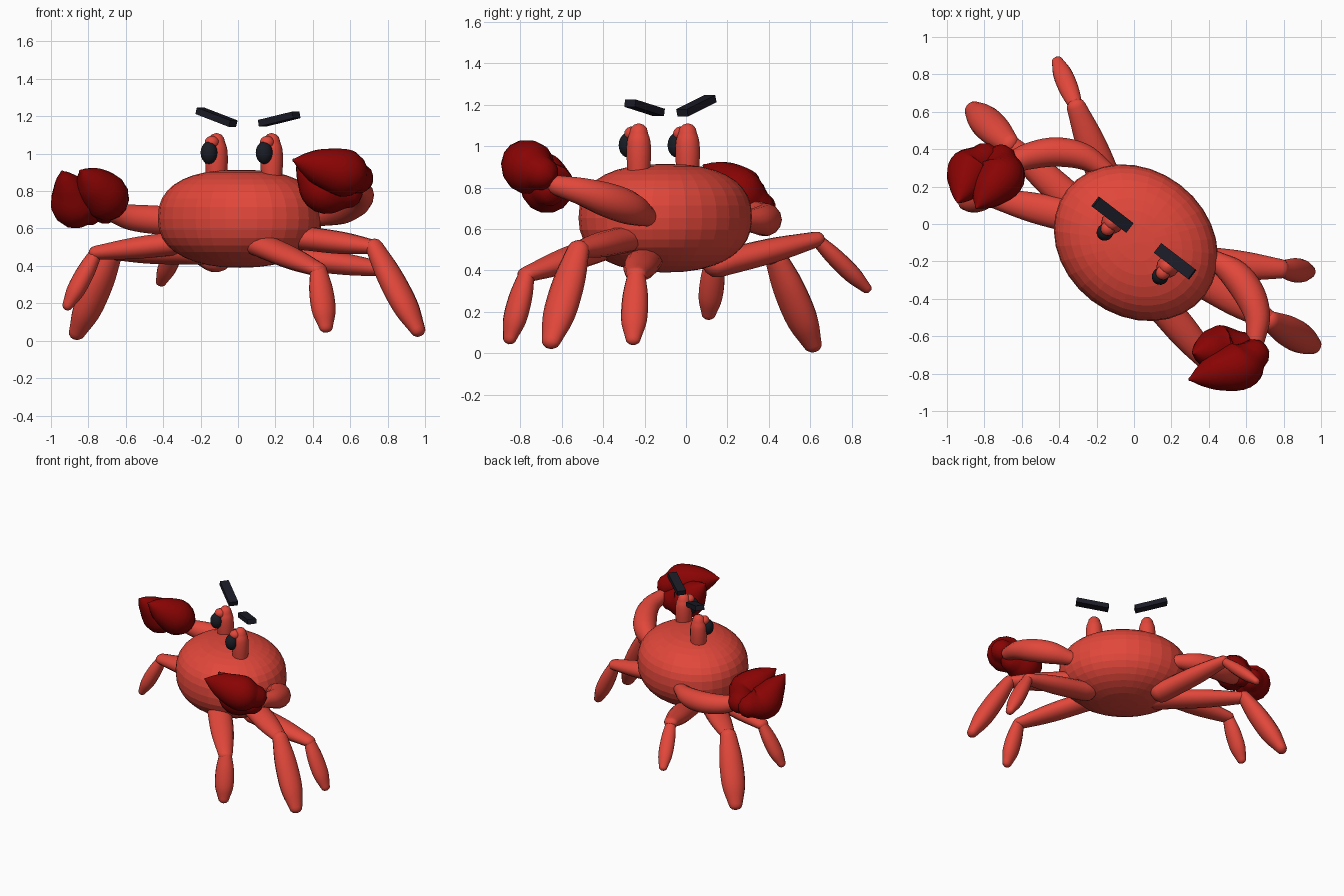
import bpy, bmesh, math
from mathutils import Vector, Matrix

cube = bpy.data.objects.get("Cube")
if cube:
    bpy.data.objects.remove(cube)

TURN = math.radians(-37.5)  # the creature stands turned on its vertical axis


def material(name, rgb):
    m = bpy.data.materials.new(name)
    m.use_nodes = True
    m.diffuse_color = (*rgb, 1)
    m.node_tree.nodes["Principled BSDF"].inputs["Base Color"].default_value = (*rgb, 1)
    return m


SHELL = material("coral shell", (0.76, 0.063, 0.043))
CLAW = material("dark red claw", (0.25, 0.001, 0.001))
EYE = material("black eye", (0.01, 0.012, 0.018))
BROW = material("charcoal brow", (0.011, 0.011, 0.02))


def finish(name, bm, mat, smooth=True):
    bmesh.ops.recalc_face_normals(bm, faces=bm.faces)
    mesh = bpy.data.meshes.new(name)
    bm.to_mesh(mesh)
    bm.free()
    mesh.materials.append(mat)
    if smooth:
        mesh.shade_smooth()
    ob = bpy.data.objects.new(name, mesh)
    bpy.context.collection.objects.link(ob)
    return ob


def ball(name, centre, size, mat, boxy=(1.0, 1.0), segs=16, rings=10, smooth=True):
    """Ellipsoid; powers below one make its upper and lower half boxier from the side."""
    bm = bmesh.new()
    bmesh.ops.create_uvsphere(bm, u_segments=segs, v_segments=rings, radius=1)
    for v in bm.verts:
        power = boxy[0] if v.co.z > 0 else boxy[1]
        h = math.hypot(v.co.x, v.co.y)
        k = h ** power / h if h > 1e-4 else 0
        z = math.copysign(abs(v.co.z) ** power, v.co.z)
        v.co = Vector((v.co.x * k * size[0], v.co.y * k * size[1], z * size[2]))
    ob = finish(name, bm, mat, smooth)
    ob.location = centre
    ob.rotation_euler.z = TURN
    return ob


def limb(name, points, mat, wide=1.0, sides=14, steps=5):
    """Round-ended tube through (x, y, z, radius) points."""
    p = [Vector(q) for q in points]
    p = [2 * p[0] - p[1]] + p + [2 * p[-1] - p[-2]]
    path = []
    for i in range(1, len(p) - 2):
        a, b, c, d = p[i - 1:i + 3]
        for s in range(steps):
            t = s / steps
            path.append(0.5 * (2 * b + (c - a) * t + (2 * a - 5 * b + 4 * c - d) * t * t
                               + (3 * b - a - 3 * c + d) * t ** 3))
    path.append(p[-2])
    spots = [(q.to_3d(), q.w) for q in path]
    start = (spots[0][0] - spots[1][0]).normalized()
    end = (spots[-1][0] - spots[-2][0]).normalized()

    def cap(spot, out):
        c, r = spot
        return [(c + out * r * math.sin(a), r * math.cos(a)) for a in (0.5, 1.0, 1.5)]

    spots = cap(spots[0], start)[::-1] + spots + cap(spots[-1], end)
    bm = bmesh.new()
    loops = []
    for i, (c, r) in enumerate(spots):
        t = (spots[min(i + 1, len(spots) - 1)][0] - spots[max(i - 1, 0)][0]).normalized()
        side = t.cross(Vector((0, 0, 1)))
        side = side.normalized() if side.length > 0.05 else Vector((1, 0, 0))
        up = side.cross(t)
        ring = []
        for k in range(sides):
            a = math.tau * k / sides
            ring.append(bm.verts.new(c + side * (r * wide * math.cos(a)) + up * (r * math.sin(a))))
        loops.append(ring)
    for a, b in zip(loops, loops[1:]):
        for k in range(sides):
            j = (k + 1) % sides
            bm.faces.new((a[k], a[j], b[j], b[k]))
    bm.faces.new(loops[0])
    bm.faces.new(loops[-1])
    return finish(name, bm, mat)


# Body
ball("body", (0.01, -0.10, 0.652), (0.465, 0.39, 0.262), SHELL, (0.82, 0.88), 32, 18, False)

# Eye stalks, lids, eyes and brows
forward = Vector((-0.61, -0.79, 0))
for side, x, y in (("right", -0.115, 0.008), ("left", 0.18, -0.228)):
    foot = Vector((x, y, 0))
    limb(side + "_eye_stalk", [(x, y, 0.82, 0.05), (x, y, 0.94, 0.06),
                               (x, y, 1.02, 0.058), (x, y, 1.065, 0.045)], SHELL)
    ball(side + "_eyelid", foot + forward * 0.04 + Vector((0, 0, 1.06)), (0.038, 0.04, 0.035), SHELL)
    ball(side + "_eye", foot + forward * 0.065 + Vector((0, 0, 1.005)), (0.045, 0.047, 0.06), EYE)

for side, centre, tilt in (("right", (-0.115, 0.05, 1.195), 17), ("left", (0.22, -0.20, 1.185), -11)):
    bm = bmesh.new()
    bmesh.ops.create_cube(bm, size=1, matrix=Matrix.Diagonal((0.235, 0.065, 0.036, 1)))
    brow = finish(side + "_brow", bm, BROW, False)
    brow.matrix_world = (Matrix.Translation(centre) @ Matrix.Rotation(TURN, 4, 'Z')
                         @ Matrix.Rotation(math.radians(tilt), 4, 'Y'))

# Arms
limb("right_arm", [(-0.14, 0.28, 0.64, 0.045), (-0.27, 0.36, 0.64, 0.07), (-0.42, 0.385, 0.645, 0.078),
                   (-0.57, 0.36, 0.66, 0.07), (-0.68, 0.31, 0.69, 0.05)], SHELL)
limb("left_arm", [(0.43, -0.19, 0.66, 0.05), (0.54, -0.27, 0.70, 0.08), (0.62, -0.38, 0.74, 0.083),
                  (0.66, -0.50, 0.78, 0.068), (0.65, -0.62, 0.81, 0.05)], SHELL)


# Claws: two fat pincers each, narrowing to a tip
def pincer(name, base, middle, tip, full):
    b, m, t = Vector(base), Vector(middle), Vector(tip)
    limb(name, [(*b, 0.085), (*m, 0.13), (*m.lerp(t, 0.5), 0.1 * full),
                (*m.lerp(t, 0.8), 0.055 * full), (*t, 0.01)], CLAW)


pincer("right_claw_outer", (-0.80, 0.35, 0.70), (-0.87, 0.28, 0.73), (-0.94, 0.12, 0.90), 0.88)
pincer("right_claw_inner", (-0.71, 0.34, 0.71), (-0.71, 0.26, 0.765), (-0.84, 0.09, 0.905), 1)
pincer("left_claw_outer", (0.64, -0.70, 0.87), (0.57, -0.755, 0.895), (0.30, -0.83, 0.965), 1)
pincer("left_claw_inner", (0.58, -0.66, 0.79), (0.47, -0.67, 0.805), (0.32, -0.69, 0.965), 0.95)

# Legs: name, hip, knee, toe, thickness
LEGS = [
    ("right_back_leg", (-0.12, 0.15, 0.43), (-0.31, 0.63, 0.55), (-0.41, 0.87, 0.315), 0.7),
    ("right_middle_leg", (-0.20, 0.00, 0.47), (-0.67, 0.43, 0.47), (-0.86, 0.61, 0.045), 1.15),
    ("right_front_leg", (-0.25, 0.02, 0.53), (-0.76, 0.14, 0.47), (-0.91, 0.11, 0.19), 0.8),
    ("left_back_leg", (0.27, -0.20, 0.45), (0.79, -0.24, 0.38), (0.94, -0.255, 0.07), 0.85),
    ("left_middle_leg", (0.34, -0.29, 0.55), (0.73, -0.52, 0.50), (0.96, -0.65, 0.06), 1.1),
    ("left_front_leg", (0.10, -0.38, 0.52), (0.43, -0.77, 0.38), (0.47, -0.85, 0.075), 0.9),
]
for name, hip, knee, toe, k in LEGS:
    h, n, t = Vector(hip), Vector(knee), Vector(toe)
    limb(name + "_upper", [(*h, 0.065), (*h.lerp(n, 0.55), 0.06), (*n, 0.038)], SHELL, 1.35)
    limb(name + "_lower", [(*n, 0.042 * k), (*n.lerp(t, 0.35), 0.06 * k),
                           (*n.lerp(t, 0.72), 0.06 * k), (*t, 0.036 * k)], SHELL, 1.22)
